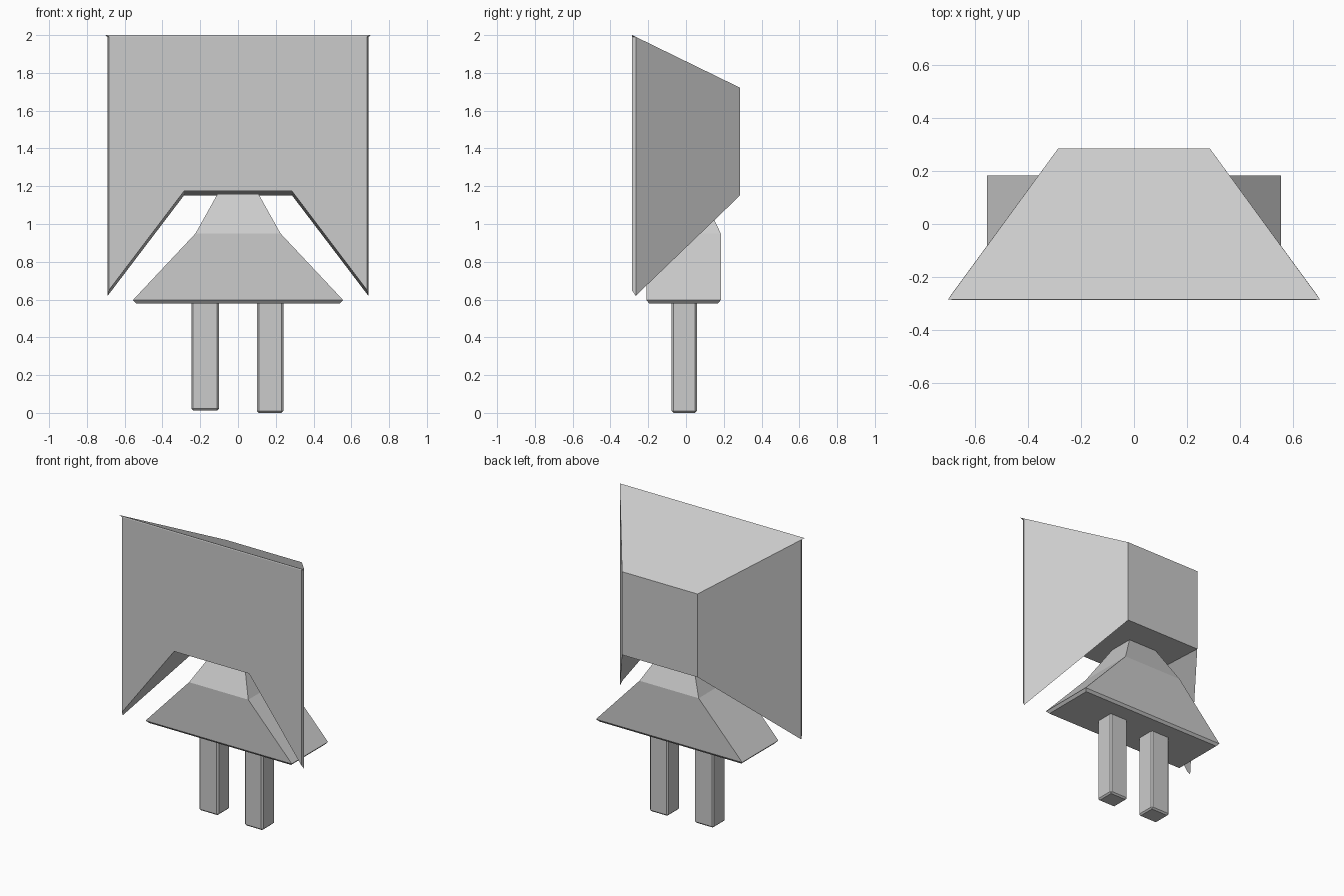
import bpy, bmesh

if "Cube" in bpy.data.objects:
    bpy.data.objects.remove(bpy.data.objects["Cube"])


def finish(name, bm):
    bmesh.ops.recalc_face_normals(bm, faces=bm.faces[:])
    mesh = bpy.data.meshes.new(name)
    bm.to_mesh(mesh)
    bm.free()
    obj = bpy.data.objects.new(name, mesh)
    bpy.context.collection.objects.link(obj)
    return obj


def loft(name, rings):
    """Stack of rectangles (x half-width, y min, y max, z), capped at both ends."""
    bm = bmesh.new()
    loops = [[bm.verts.new(p) for p in
              ((-x, y0, z), (x, y0, z), (x, y1, z), (-x, y1, z))]
             for x, y0, y1, z in rings]
    bm.faces.new(loops[0])
    bm.faces.new(loops[-1])
    for a, b in zip(loops, loops[1:]):
        for i in range(4):
            j = (i + 1) % 4
            bm.faces.new((a[i], a[j], b[j], b[i]))
    return finish(name, bm)


def box(name, lo, hi, bevel):
    bm = bmesh.new()
    bmesh.ops.create_cube(bm, size=1)
    for v in bm.verts:
        v.co = [(l + h) / 2 + c * (h - l) for l, h, c in zip(lo, hi, v.co)]
    bmesh.ops.bevel(bm, geom=bm.edges[:], offset=bevel, segments=1,
                    affect='EDGES', profile=0.5)
    return finish(name, bm)


# Hood: solid tapering backwards, with chamfered front sides and an arched underside
half = {
    'tip': (0.703, -0.285, 2.0),
    'front_top': (0.683, -0.287, 1.992), 'front_low': (0.683, -0.287, 0.65),
    'side_top': (0.69, -0.266, 1.99), 'side_low': (0.69, -0.266, 0.62),
    'arch': (0.285, -0.287, 1.175),
    'back_top': (0.287, 0.285, 1.722), 'back_low': (0.287, 0.285, 1.15),
}
bm = bmesh.new()
R = {k: bm.verts.new(p) for k, p in half.items()}
L = {k: bm.verts.new((-p[0], p[1], p[2])) for k, p in half.items()}
# faces found on each side
for S in (R, L):
    for keys in (('tip', 'front_top', 'side_top'),
                 ('front_top', 'front_low', 'side_low', 'side_top'),
                 ('tip', 'side_top', 'side_low', 'back_low', 'back_top'),
                 ('front_low', 'arch', 'back_low', 'side_low')):
        bm.faces.new([S[k] for k in keys])
# faces that span the centre
for keys in (('front_top', 'front_low', 'arch'), ('tip', 'front_top'),
             ('tip', 'back_top'), ('back_top', 'back_low'), ('arch', 'back_low')):
    bm.faces.new([R[k] for k in keys] + [L[k] for k in reversed(keys)])
finish("hood", bm)

# Flared body with a thin chamfered base
loft("body", [
    (0.54, -0.195, 0.17, 0.58),
    (0.556, -0.21, 0.184, 0.597),
    (0.552, -0.21, 0.184, 0.602),
    (0.225, -0.21, 0.184, 0.95),
    (0.108, -0.09, 0.085, 1.16),
])

# Legs
box("left_leg", (-0.247, -0.076, 0.012), (-0.1, 0.057, 0.595), 0.01)
box("right_leg", (0.1, -0.076, 0.0), (0.24, 0.057, 0.595), 0.01)
